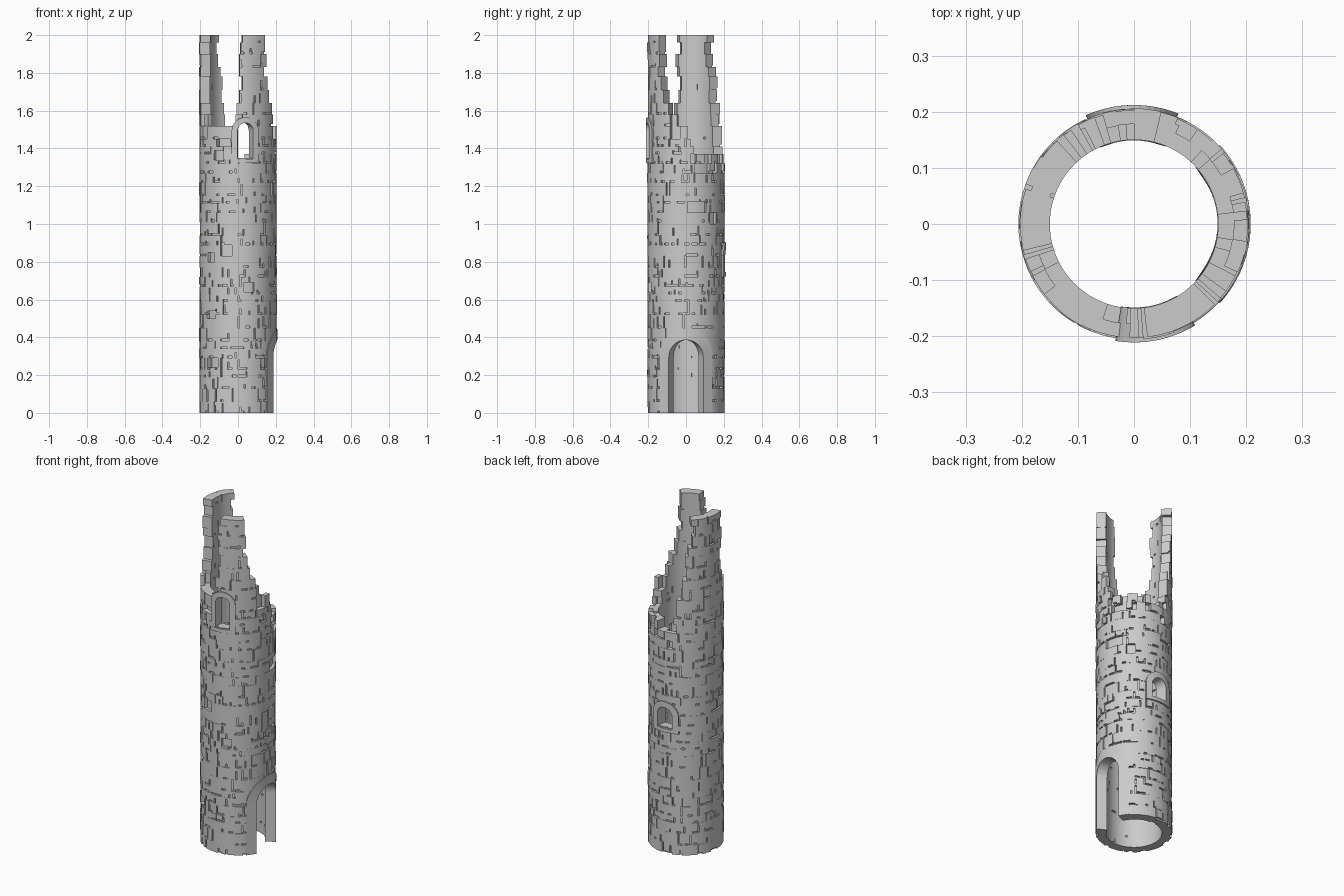
import bpy, math, random

if "Cube" in bpy.data.objects:
    bpy.data.objects.remove(bpy.data.objects["Cube"])

random.seed(7)
N, M = 160, 200                 # columns around, rows up
DZ = 2.0 / M
R_IN, R_OUT, R_MID = 0.150, 0.203, 0.178

# Broken skyline: (angle in degrees from +x, height)
SKYLINE = [(-92, 1.5), (-88, 1.6), (-86, 1.75), (-84, 2.1), (-48, 2.1), (-44, 1.76),
           (-33, 1.68), (-20, 1.56), (-5, 1.5), (8, 1.42), (20, 1.36), (100, 1.34),
           (108, 1.45), (118, 1.62), (126, 1.75), (135, 1.85), (137, 2.1), (189, 2.1),
           (192, 1.75), (200, 1.6), (215, 1.55), (240, 1.52), (268, 1.5)]

# Arched openings: name, angle, half width, frame thickness, bottom, spring height, outer radius, sill
ARCHES = [("door_arch", 0, 0.091, 0.058, 0.0, 0.295, 0.208, False),
          ("front_window_arch", -79, 0.040, 0.030, 1.345, 1.495, 0.211, True),
          ("back_window_arch", 91, 0.045, 0.035, 0.745, 0.825, 0.212, True)]

# Missing face stones: angle, height, half angle, half height
POCKETS = [(-120, 1.365, 8, 0.025), (-107, 0.86, 9, 0.03), (-73, 0.665, 8, 0.022),
           (-130, 0.265, 8, 0.025), (17, 1.09, 14, 0.03), (45, 1.03, 7, 0.025),
           (225, 0.52, 8, 0.02), (225, 0.83, 7, 0.025)]


def adiff(a, b):
    return (a - b + 180) % 360 - 180


def skyline(a):
    a = (a + 92) % 360 - 92
    for (a0, h0), (a1, h1) in zip(SKYLINE, SKYLINE[1:]):
        if a0 <= a <= a1:
            return h0 + (h1 - h0) * (a - a0) / (a1 - a0)
    return 1.5


def in_opening(a, z):
    for _, c, w, t, z0, zs, _, _ in ARCHES:
        u, lim = math.radians(adiff(a, c)) * 0.2, w + t / 2
        if z0 < z and (abs(u) < lim if z < zs else math.hypot(u, z - zs) < lim):
            return True
    return False


def polar(a, r, z):
    return (r * math.cos(a), r * math.sin(a), z)


def make_object(name, verts, faces):
    me = bpy.data.meshes.new(name)
    me.from_pydata(verts, [], faces)
    me.update()
    ob = bpy.data.objects.new(name, me)
    bpy.context.collection.objects.link(ob)
    return ob


# Lay stones in courses; each grid cell stores its (inner, outer) radius
cells = {}
row = 0
while row < M:
    hgt = min(random.choice([4, 5, 6, 7]), M - row)
    shift, col = random.randrange(N), 0
    while col < N:
        wid = random.choice([3, 4, 5, 6])
        if N - col - wid < 3:
            wid = N - col
        amid = (col + wid / 2 + shift) * 360 / N
        zmid = (row + hgt / 2) * DZ
        top = skyline(amid)
        if zmid < top:
            rin, rout = R_IN, R_OUT + random.choice([0, 0, 0, 0, -0.001, 0.001, 0.002, 0.003])
            # Near the break only one face of the wall may survive
            if zmid > top - 0.10 and random.random() < 0.55:
                if random.random() < 0.5:
                    rin = R_MID
                else:
                    rout = R_MID
            solid = rin == R_IN and rout > R_MID
            # Open mortar joints, partly worn away
            v_len = random.randint(2, hgt) if random.random() < 0.30 else 0
            h_len = random.randint(2, wid) if random.random() < 0.33 else 0
            inner_joint = random.random() < 0.25
            for i in range(wid):
                for j in range(hgt):
                    a = (col + i + 0.5 + shift) * 360 / N
                    z = (row + j + 0.5) * DZ
                    if in_opening(a, z):
                        continue
                    r0, r1 = rin, rout
                    if solid and ((i == 0 and j < v_len) or (j == 0 and i < h_len)):
                        r1 = R_OUT - 0.010
                        if inner_joint:
                            r0 = R_IN + 0.007
                    for pa, pz, da, dz in POCKETS:
                        if abs(adiff(a, pa)) < da and abs(z - pz) < dz:
                            r1 = min(r1, 0.187)
                    cells[(col + i + shift) % N, row + j] = (r0, r1)
        col += wid
    row += hgt

# Skin the cells: outer and inner faces, plus steps wherever neighbours differ
verts, faces, index = [], [], {}


def vid(i, j, r):
    key = (i % N, j, round(r, 4))
    if key not in index:
        index[key] = len(verts)
        verts.append(polar(math.tau * i / N, r, j * DZ))
    return index[key]


def exposed(cell, other):
    if other is None:
        return [cell]
    (a0, a1), (b0, b1) = cell, other
    parts = [(a0, min(a1, b0)), (max(a0, b1), a1)]
    return [p for p in parts if p[1] - p[0] > 1e-5]


for (i, j), c in cells.items():
    k = [(i, j), (i + 1, j), (i + 1, j + 1), (i, j + 1)]
    faces.append([vid(*p, c[1]) for p in k])
    faces.append([vid(*p, c[0]) for p in reversed(k)])
    for di, dj, p, q in ((0, -1, k[0], k[1]), (1, 0, k[1], k[2]),
                         (0, 1, k[2], k[3]), (-1, 0, k[3], k[0])):
        for lo, hi in exposed(c, cells.get(((i + di) % N, j + dj))):
            faces.append([vid(*p, lo), vid(*q, lo), vid(*q, hi), vid(*p, hi)])
make_object("tower_wall", verts, faces)


# Stone frames, bent around the wall
def arch_frame(name, ang, w, t, z0, zs, r_out, sill):
    steps = 20
    stations = [(1.0, 0.0, z0)]
    stations += [(math.cos(math.pi * s / steps), math.sin(math.pi * s / steps), zs)
                 for s in range(steps + 1)]
    stations += [(-1.0, 0.0, z0)]
    c, vs, fs = math.radians(ang), [], []
    for cu, cz, zb in stations:
        for d, r in ((w, 0.149), (w + t, 0.149), (w + t, r_out), (w, r_out)):
            vs.append(polar(c + d * cu / 0.2, r, zb + d * cz))
    for s in range(len(stations) - 1):
        for e in range(4):
            f = (e + 1) % 4
            fs.append([4 * s + e, 4 * s + f, 4 * s + 4 + f, 4 * s + 4 + e])
    n = len(vs)
    fs += [[3, 2, 1, 0], [n - 4, n - 3, n - 2, n - 1]]
    make_object(name, vs, fs)
    if sill:
        curved_sill(name.replace("arch", "sill"), c, w + t, z0 - 0.022, z0, r_out)


def curved_sill(name, c, half, za, zb, r_out):
    vs, fs, n = [], [], 8
    for s in range(n + 1):
        a = c + half * (2 * s / n - 1) / 0.2
        vs += [polar(a, r, z) for r, z in ((0.15, za), (r_out, za), (r_out, zb), (0.15, zb))]
    for s in range(n):
        for e in range(4):
            f = (e + 1) % 4
            fs.append([4 * s + e, 4 * s + 4 + e, 4 * s + 4 + f, 4 * s + f])
    fs += [[0, 1, 2, 3], [4 * n + 3, 4 * n + 2, 4 * n + 1, 4 * n]]
    make_object(name, vs, fs)


for arch in ARCHES:
    arch_frame(*arch)
